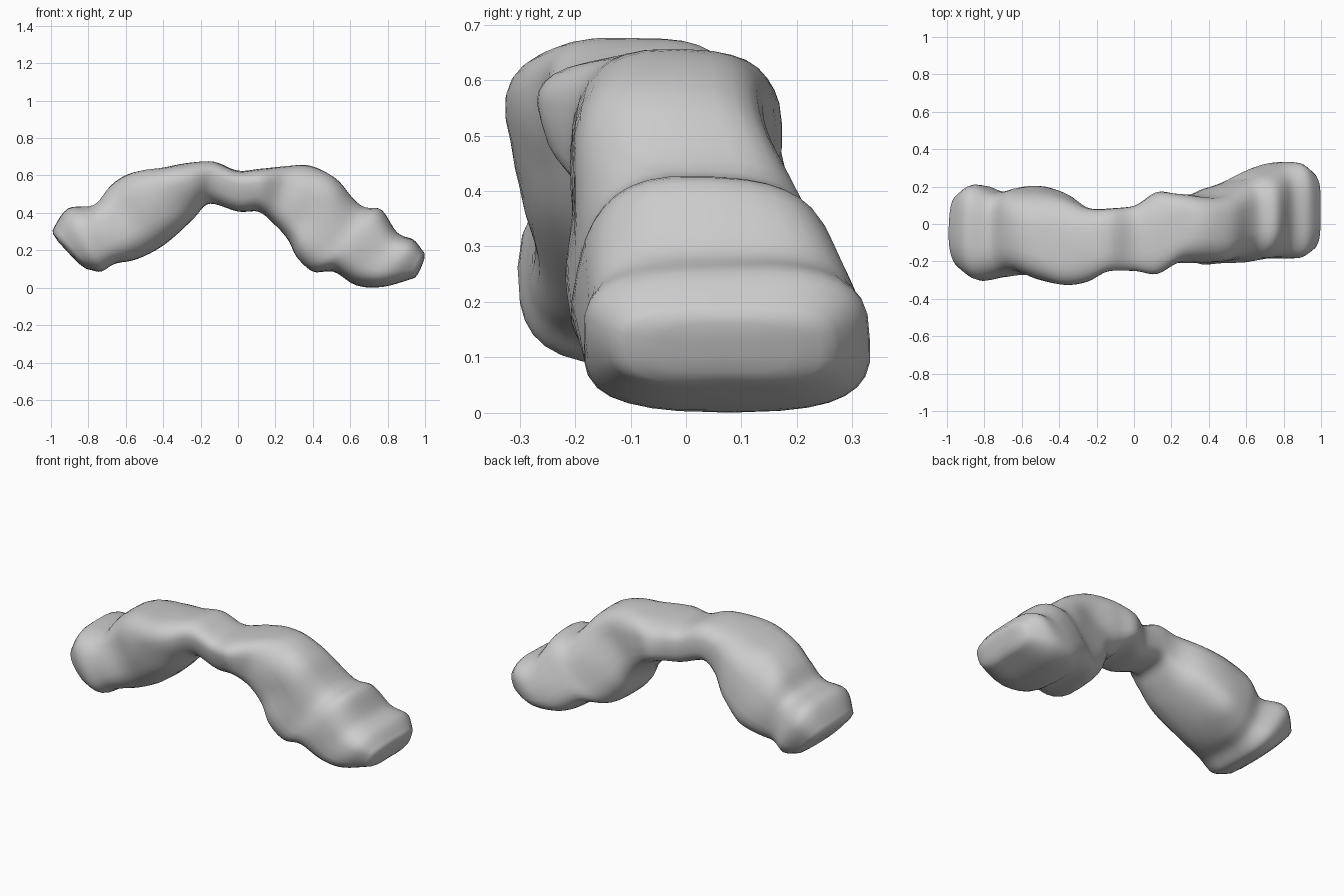
import bpy
import bmesh
import math
from mathutils import Vector, noise

SIDES = 32      # points around each cross-section
STEPS = 5       # interpolated rings between stations
BOXINESS = 3.0  # superellipse exponent

default_cube = bpy.data.objects.get("Cube")
if default_cube:
    bpy.data.objects.remove(default_cube, do_unlink=True)

# Stations along the arch, in hundredths:
# underside x, z; ridge x, z; underside front y, back y; ridge front y, back y
stations = [
    (-79, 9, -99, 30, -26, 16, -24, 17),
    (-73, 8, -91, 42, -31, 20, -29, 22),
    (-66, 12, -77, 44, -29, 18, -28, 17),
    (-57, 14, -68, 54, -28, 21, -27, 17),
    (-45, 19, -56, 61, -28, 23, -31, 15),
    (-33, 28, -40, 64, -28, 18, -35, 12),
    (-23, 37, -26, 66, -28, 9, -33, 8),
    (-15, 44, -13, 67, -23, 8, -27, 8),
    (0, 40, 0, 62, -22, 10, -27, 10),
    (11, 40, 13, 63, -24, 17, -29, 17),
    (19, 34, 27, 65, -22, 16, -20, 17),
    (27, 25, 40, 64, -23, 17, -20, 17),
    (32, 15, 54, 56, -25, 20, -21, 18),
    (40, 8, 66, 43, -24, 23, -17, 23),
    (51, 8, 77, 41, -23, 30, -16, 25),
    (63, 1, 85, 29, -20, 34, -17, 30),
    (78, 0, 94, 25, -18, 34, -18, 32),
    (93, 4, 99, 19, -13, 27, -13, 26),
]


def catmull(a, b, c, d, t):
    """Smooth value between b and c."""
    return b + 0.5 * t * (c - a + t * (2 * a - 5 * b + 4 * c - d
                                       + t * (3 * (b - c) + d - a)))


def interpolated(rows):
    last = len(rows) - 1
    for i in range(last):
        quad = [rows[max(0, min(last, i + k))] for k in (-1, 0, 1, 2)]
        for s in range(STEPS):
            yield [catmull(*values, s / STEPS) for values in zip(*quad)]
    yield list(rows[last])


def signed_power(value):
    return math.copysign(abs(value) ** (2 / BOXINESS), value)


def cross_section(row):
    """Rounded trapezoid spanning underside to ridge and front to back."""
    lx, lz, ux, uz, low_front, low_back, top_front, top_back = [v / 100 for v in row]
    low, high = Vector((lx, 0, lz)), Vector((ux, 0, uz))
    points = []
    for k in range(SIDES):
        angle = math.tau * k / SIDES
        across, up = signed_power(math.cos(angle)), signed_power(math.sin(angle))
        height = (up + 1) / 2
        p = low.lerp(high, height)
        front = low_front + (top_front - low_front) * height
        back = low_back + (top_back - low_back) * height
        p.y = (front + back) / 2 + across * (back - front) / 2
        points.append(p)
    return points


def cap_rings(ring, outward):
    """Shrinking rings that round off an end."""
    centre = sum(ring, Vector()) / len(ring)
    return [[centre + (p - centre) * scale + outward * push for p in ring]
            for scale, push in ((0.88, 0.012), (0.6, 0.02), (0.25, 0.022))]


# Hollows pressed into the flanks: centre, radius, depth
hollows = [
    (Vector((0.42, -0.24, 0.36)), 0.17, 0.03),
    (Vector((-0.62, -0.3, 0.42)), 0.16, 0.02),
    (Vector((-0.2, -0.28, 0.42)), 0.14, 0.03),
    (Vector((0.4, 0.2, 0.5)), 0.15, 0.03),
]


def weather(p, inward):
    """Shallow lumps plus the pressed hollows."""
    amount = 0.008 * noise.noise(p * 6)
    for centre, radius, depth in hollows:
        amount += depth * math.exp(-((p - centre).length / radius) ** 2 * 2)
    return p + inward * amount


rings = []
for row in interpolated(stations):
    ring = cross_section(row)
    middle = sum(ring, Vector()) / SIDES
    rings.append([weather(p, (middle - p).normalized()) for p in ring])

start_caps = cap_rings(rings[0], Vector((-0.7, 0, -0.7)))
end_caps = cap_rings(rings[-1], Vector((1, 0, -0.2)))
rings = start_caps[::-1] + rings + end_caps

# Skin the rings into one closed stone
bm = bmesh.new()
loops = [[bm.verts.new(p) for p in ring] for ring in rings]
for one, two in zip(loops, loops[1:]):
    for k in range(SIDES):
        n = (k + 1) % SIDES
        bm.faces.new((one[k], one[n], two[n], two[k]))
bm.faces.new(loops[0])
bm.faces.new(loops[-1])
bmesh.ops.recalc_face_normals(bm, faces=bm.faces)

# Rest the stone on the ground
lowest = min(v.co.z for v in bm.verts)
bmesh.ops.translate(bm, verts=bm.verts, vec=(0, 0, -lowest))
mesh = bpy.data.meshes.new("rock_arch")
bm.to_mesh(mesh)
bm.free()
rock = bpy.data.objects.new("rock_arch", mesh)
bpy.context.collection.objects.link(rock)

# Plain grey stone
stone = bpy.data.materials.new("stone_grey")
stone.use_nodes = True
colour = (0.6, 0.6, 0.6, 1)
stone.diffuse_color = colour
stone.node_tree.nodes["Principled BSDF"].inputs["Base Color"].default_value = colour
mesh.materials.append(stone)

bpy.ops.object.select_all(action="DESELECT")
rock.select_set(True)
bpy.context.view_layer.objects.active = rock
bpy.ops.object.shade_smooth_by_angle(angle=math.radians(45))
